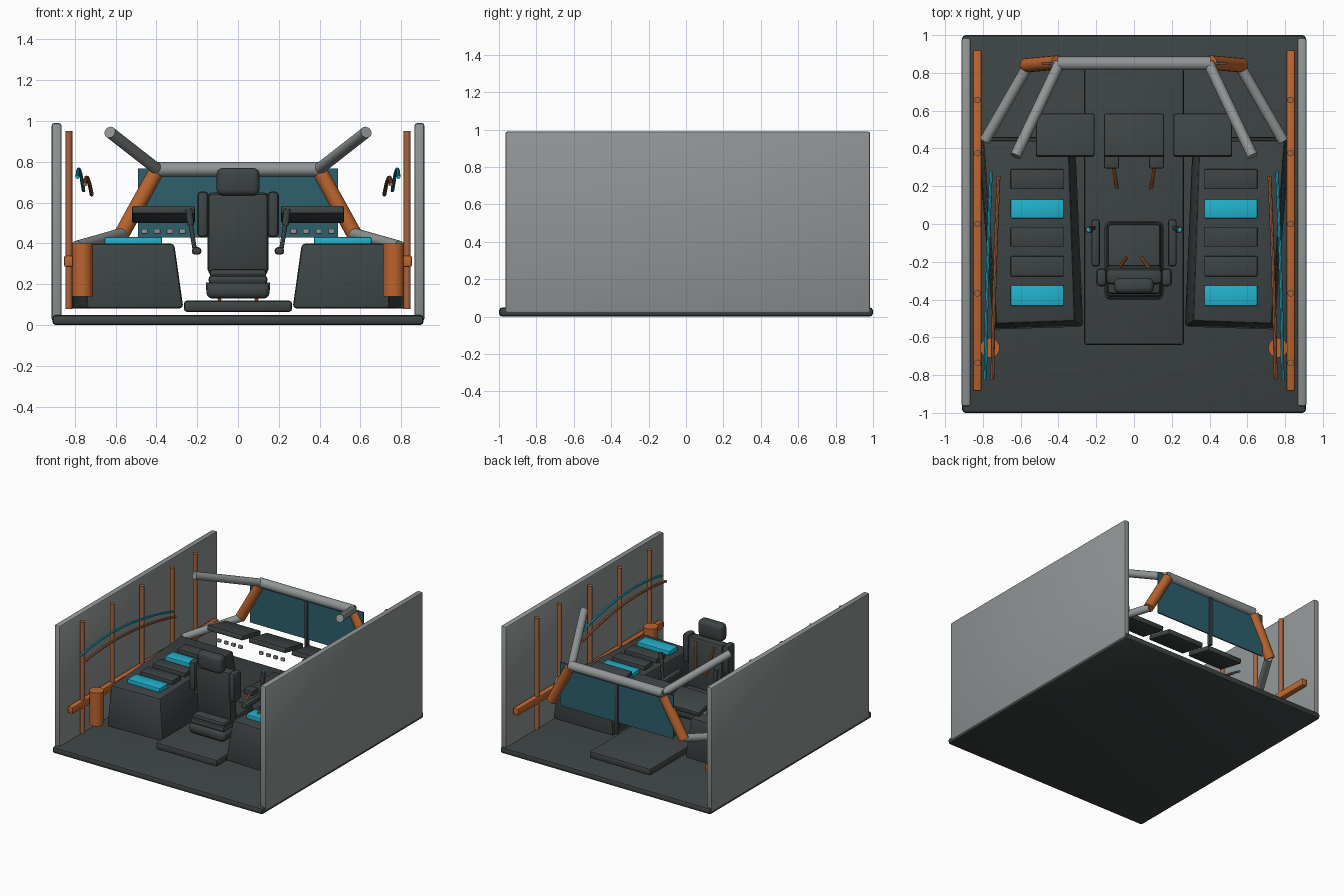
import bpy, bmesh, math
from mathutils import Vector, Matrix

if "Cube" in bpy.data.objects:
    bpy.data.objects.remove(bpy.data.objects["Cube"])


def material(name, rgb):
    m = bpy.data.materials.new(name)
    m.diffuse_color = (*rgb, 1)
    m.use_nodes = True
    m.node_tree.nodes["Principled BSDF"].inputs["Base Color"].default_value = m.diffuse_color
    return m


DARK = material("charcoal", (0.047, 0.057, 0.057))
GREY = material("hull grey", (0.28, 0.30, 0.30))
ORANGE = material("orange", (0.50, 0.13, 0.028))
COPPER = material("copper", (0.38, 0.13, 0.05))
TEAL = material("bright teal", (0.016, 0.45, 0.62))
GLASS = material("deep teal glass", (0.026, 0.115, 0.155))


def finish(bm, name, mat):
    bmesh.ops.recalc_face_normals(bm, faces=bm.faces[:])
    me = bpy.data.meshes.new(name)
    bm.to_mesh(me)
    bm.free()
    me.materials.append(mat)
    ob = bpy.data.objects.new(name, me)
    bpy.context.scene.collection.objects.link(ob)
    return ob


def box(name, mat, x, y, z, bevel=0.0, tilt=0.0, seg=2):
    """Bevelled box from min/max pairs, tilted about the x axis."""
    lo, hi = Vector((x[0], y[0], z[0])), Vector((x[1], y[1], z[1]))
    bm = bmesh.new()
    bmesh.ops.create_cube(bm, size=1)
    size = hi - lo
    bmesh.ops.scale(bm, vec=size, verts=bm.verts)
    if bevel:
        bmesh.ops.bevel(bm, geom=bm.edges[:], offset=bevel, segments=seg,
                        profile=0.5, affect='EDGES')
    bmesh.ops.rotate(bm, matrix=Matrix.Rotation(tilt, 3, 'X'), verts=bm.verts)
    bmesh.ops.translate(bm, vec=(lo + hi) / 2, verts=bm.verts)
    return finish(bm, name, mat)


def rod(name, mat, a, b, r, sides=16):
    """Cylinder between two points."""
    a, b = Vector(a), Vector(b)
    d = b - a
    bm = bmesh.new()
    bmesh.ops.create_cone(bm, cap_ends=True, segments=sides, radius1=r,
                          radius2=r, depth=d.length)
    m = Matrix.Translation((a + b) / 2) @ d.to_track_quat('Z', 'Y').to_matrix().to_4x4()
    bmesh.ops.transform(bm, matrix=m, verts=bm.verts)
    return finish(bm, name, mat)


def cable(name, mat, a, mid, b, r):
    """Curved round cable through three points, built as swept rings."""
    a, mid, b = Vector(a), Vector(mid), Vector(b)
    ctrl = 2 * mid - (a + b) / 2
    bm, rings, n, sides = bmesh.new(), [], 14, 8
    for i in range(n + 1):
        t = i / n
        p = a * (1 - t) ** 2 + ctrl * 2 * t * (1 - t) + b * t * t
        rings.append([bm.verts.new(p + Vector((r * math.cos(k), 0, r * math.sin(k))))
                      for k in (j * math.tau / sides for j in range(sides))])
    for p, q in zip(rings, rings[1:]):
        for j in range(sides):
            k = (j + 1) % sides
            bm.faces.new((p[j], p[k], q[k], q[j]))
    bm.faces.new(rings[0])
    bm.faces.new(rings[-1])
    return finish(bm, name, mat)


def prism(name, mat, bottom, top, z0, z1, bevel):
    bm = bmesh.new()
    lo = [bm.verts.new((x, y, z0)) for x, y in bottom]
    hi = [bm.verts.new((x, y, z1)) for x, y in top]
    bm.faces.new(lo)
    bm.faces.new(hi)
    for i in range(len(lo)):
        j = (i + 1) % len(lo)
        bm.faces.new((lo[i], lo[j], hi[j], hi[i]))
    bmesh.ops.recalc_face_normals(bm, faces=bm.faces[:])
    bmesh.ops.bevel(bm, geom=bm.edges[:], offset=bevel, segments=2,
                    profile=0.5, affect='EDGES')
    return finish(bm, name, mat)


def span(s, a, b):
    return tuple(sorted((s * a, s * b)))


# Floor and raised centre deck
box("floor", DARK, (-.91, .91), (-1, 1), (0, .05), .018)
box("centre_deck", DARK, (-.265, .265), (-.64, .82), (.065, .12), .015)

# Seat, facing the windscreen
box("seat_base", DARK, (-.155, .155), (-.40, .016), (.13, .21), .03, seg=3)
box("seat_cushion_lower", DARK, (-.145, .145), (-.385, .01), (.20, .245), .02)
box("seat_cushion_upper", DARK, (-.14, .14), (-.37, 0), (.235, .275), .018)
box("seat_back", DARK, (-.15, .15), (-.31, -.225), (.25, .65), .025, math.radians(3))
box("headrest", DARK, (-.105, .105), (-.368, -.285), (.635, .77), .03, seg=3)

# Centre instrument board and windscreen divider
boards = [(-.52, -.21), (-.16, .16), (.21, .52)]
for i, xr in enumerate(boards):
    box(f"instrument_board_{i}", DARK, xr, (.355, .585), (.523, .563), .01, math.radians(-12))
    mid = (xr[0] + xr[1]) / 2
    for k in range(4):
        cx = mid + (k - 1.5) * .062
        box(f"board_key_{i}_{k}", GREY, (cx - .016, cx + .016), (.41, .43), (.447, .471), .004)
box("windscreen_divider", DARK, (-.014, .014), (.835, .865), (.34, .75), .004)
rod("windscreen_top_tube", GREY, (-.405, .85, .763), (.405, .85, .763), .036)

for s, side in ((-1, "left"), (1, "right")):
    # Side wall with rail, posts and canister
    box(f"{side}_wall", GREY, span(s, .865, .913), (-.965, .985), (.02, .99), .012)
    box(f"{side}_wall_rail", ORANGE, span(s, .808, .852), (-.885, .92), (.285, .34), .008)
    for i, y in enumerate((-.735, -.367, 0, .375, .656)):
        rod(f"{side}_wall_post_{i}", COPPER, (s * .829, y, .08), (s * .829, y, .95), .017)
    rod(f"{side}_canister", ORANGE, (s * .763, -.656, .14), (s * .763, -.656, .40), .052, 24)

    # Hanging cables
    cable(f"{side}_teal_cable", TEAL, (s * .787, -.825, .725), (s * .777, -.3, .76),
          (s * .757, .28, .66), .009)
    cable(f"{side}_copper_cable", COPPER, (s * .75, -.825, .69), (s * .738, -.3, .72),
          (s * .717, .254, .64), .010)

    # Side console with button plates
    prism(f"{side}_console", DARK,
          [(s * .745, -.56), (s * .267, -.545), (s * .31, .46), (s * .83, .462)],
          [(s * .73, -.53), (s * .312, -.515), (s * .345, .44), (s * .80, .445)],
          .082, .40, .018)
    for i, (y0, y1, mat) in enumerate(((.185, .29, DARK), (.03, .13, TEAL), (-.12, -.018, DARK),
                                       (-.277, -.17, DARK), (-.434, -.325, TEAL))):
        box(f"{side}_console_plate_{i}", mat, span(s, .373, .653), (y0, y1), (.39, .432), .005)

    # Seat wing, armrest, control stick and harness strap
    box(f"{side}_seat_wing", DARK, span(s, .145, .20), (-.33, -.235), (.43, .655), .02)
    box(f"{side}_armrest", DARK, span(s, .18, .226), (-.225, .025), (.345, .382), .015)
    rod(f"{side}_stick_shaft", DARK, (s * .212, -.02, .37), (s * .238, -.03, .53), .011, 12)
    rod(f"{side}_stick_grip", DARK, (s * .232, -.029, .49), (s * .241, -.031, .57), .017, 12)
    box(f"{side}_stick_button", TEAL, span(s, .236, .25), (-.042, -.02), (.55, .575), .003)
    rod(f"{side}_harness_strap", ORANGE, (s * .042, -.18, .40), (s * .08, -.235, .625), .009, 8)

    # Foot pedal with its lever
    box(f"{side}_pedal", DARK, span(s, .08, .158), (.295, .37), (.17, .21), .008)
    rod(f"{side}_pedal_lever", ORANGE, (s * .11, .31, .19), (s * .09, .19, .125), .009, 8)

    # Canopy frame and windscreen pane
    box(f"{side}_windscreen_pane", GLASS, span(s, .014, .49), (.845, .855), (.43, .768))
    rod(f"{side}_canopy_strut", GREY, (s * .395, .85, .763), (s * .628, .36, .945), .029)
    rod(f"{side}_corner_post", ORANGE, (s * .405, .855, .745), (s * .57, .84, .445), .038)
    rod(f"{side}_lower_strut", GREY, (s * .56, .84, .45), (s * .79, .44, .385), .029)

# Smooth round parts while keeping sharp edges
bpy.ops.object.select_all(action='DESELECT')
for ob in bpy.context.scene.objects:
    ob.select_set(True)
    bpy.context.view_layer.objects.active = ob
bpy.ops.object.shade_smooth_by_angle(angle=math.radians(35))
